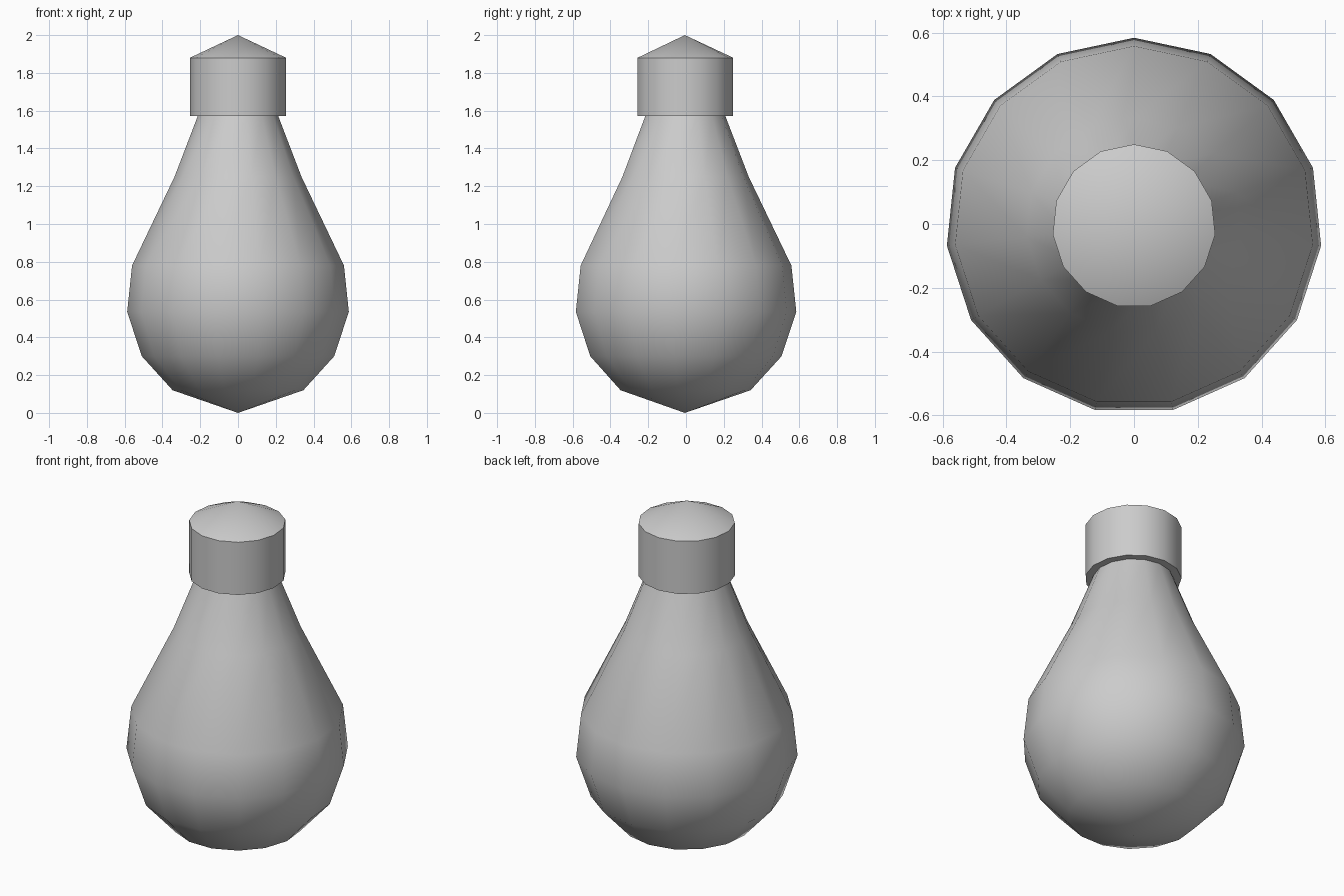
import bpy, bmesh, math

if "Cube" in bpy.data.objects:
    bpy.data.objects.remove(bpy.data.objects["Cube"])

SIDES = 15
Y_OFFSET = -0.006


def lathe(name, profile, smooth_angle):
    """Revolve (radius, z) points; a zero radius becomes a single pole."""
    bm = bmesh.new()
    rings = []
    for r, z in profile:
        if r == 0:
            rings.append([bm.verts.new((0, Y_OFFSET, z))] * SIDES)
        else:
            angles = [math.pi / 2 + math.tau * i / SIDES for i in range(SIDES)]
            rings.append([bm.verts.new((r * math.cos(a), r * math.sin(a) + Y_OFFSET, z))
                          for a in angles])
    for low, high in zip(rings, rings[1:]):
        for i in range(SIDES):
            j = (i + 1) % SIDES
            corners = [low[i], low[j], high[j], high[i]]
            bm.faces.new(list(dict.fromkeys(corners)))
    bmesh.ops.recalc_face_normals(bm, faces=bm.faces)
    mesh = bpy.data.meshes.new(name)
    bm.to_mesh(mesh)
    bm.free()
    obj = bpy.data.objects.new(name, mesh)
    bpy.context.collection.objects.link(obj)
    bpy.ops.object.select_all(action='DESELECT')
    obj.select_set(True)
    bpy.context.view_layer.objects.active = obj
    bpy.ops.object.shade_smooth_by_angle(angle=math.radians(smooth_angle))
    return obj


# Pear-shaped glass, running up into the underside of the cap
lathe("bulb", [(0, 0), (0.348, 0.12), (0.512, 0.30), (0.59, 0.535),
               (0.564, 0.78), (0.338, 1.25), (0.214, 1.572)], 60)

# Cylindrical cap with a flange underneath and a shallow cone on top
lathe("cap", [(0.214, 1.572), (0.256, 1.572), (0.256, 1.88), (0, 2.0)], 40)
